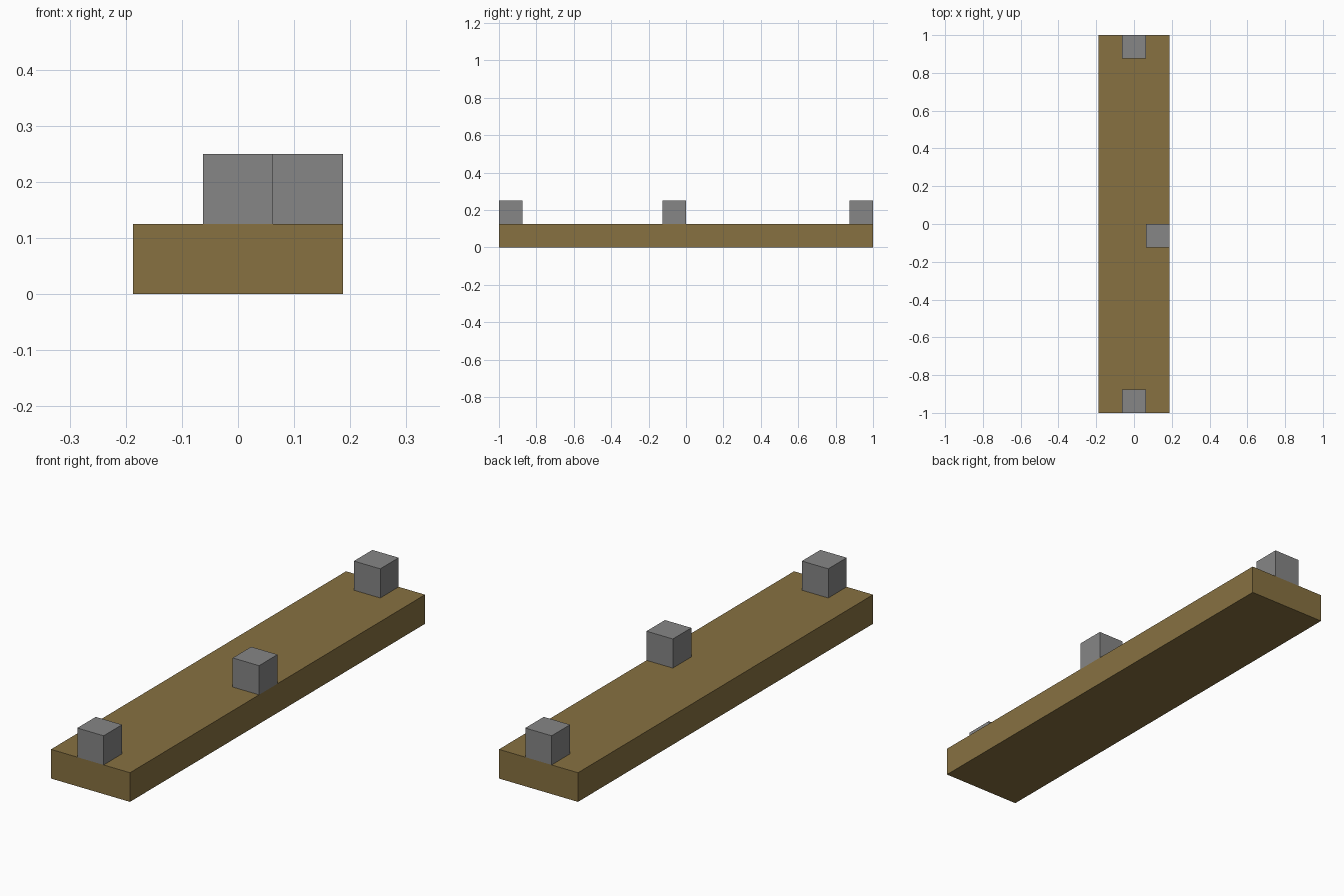
import bpy

cube = bpy.data.objects.get("Cube")
if cube:
    bpy.data.objects.remove(cube, do_unlink=True)

U = 0.125  # side of one small block


def make_material(name, colour):
    mat = bpy.data.materials.new(name)
    mat.use_nodes = True
    mat.diffuse_color = colour
    mat.node_tree.nodes["Principled BSDF"].inputs["Base Color"].default_value = colour
    return mat


def make_box(name, centre, size, mat):
    """Box given in block units, with its base at the centre's z."""
    x, y, z = centre
    bpy.ops.mesh.primitive_cube_add(size=1, location=(x * U, y * U, (z + size[2] / 2) * U))
    box = bpy.context.object
    box.name = name
    box.scale = [s * U for s in size]
    bpy.ops.object.transform_apply(location=False, rotation=False, scale=True)
    box.data.materials.append(mat)
    return box


wood = make_material("brown wood", (0.242, 0.165, 0.053, 1))
stone = make_material("grey stone", (0.238, 0.238, 0.238, 1))

# Long plank
make_box("plank", (0, 0, 0), (3, 16, 1), wood)

# Blocks standing on the plank: one at each end, one on the left edge
for name, x, y in (("front_block", 0, -7.5),
                   ("middle_block", 1, -0.5),
                   ("back_block", 0, 7.5)):
    make_box(name, (x, y, 1), (1, 1, 1), stone)
